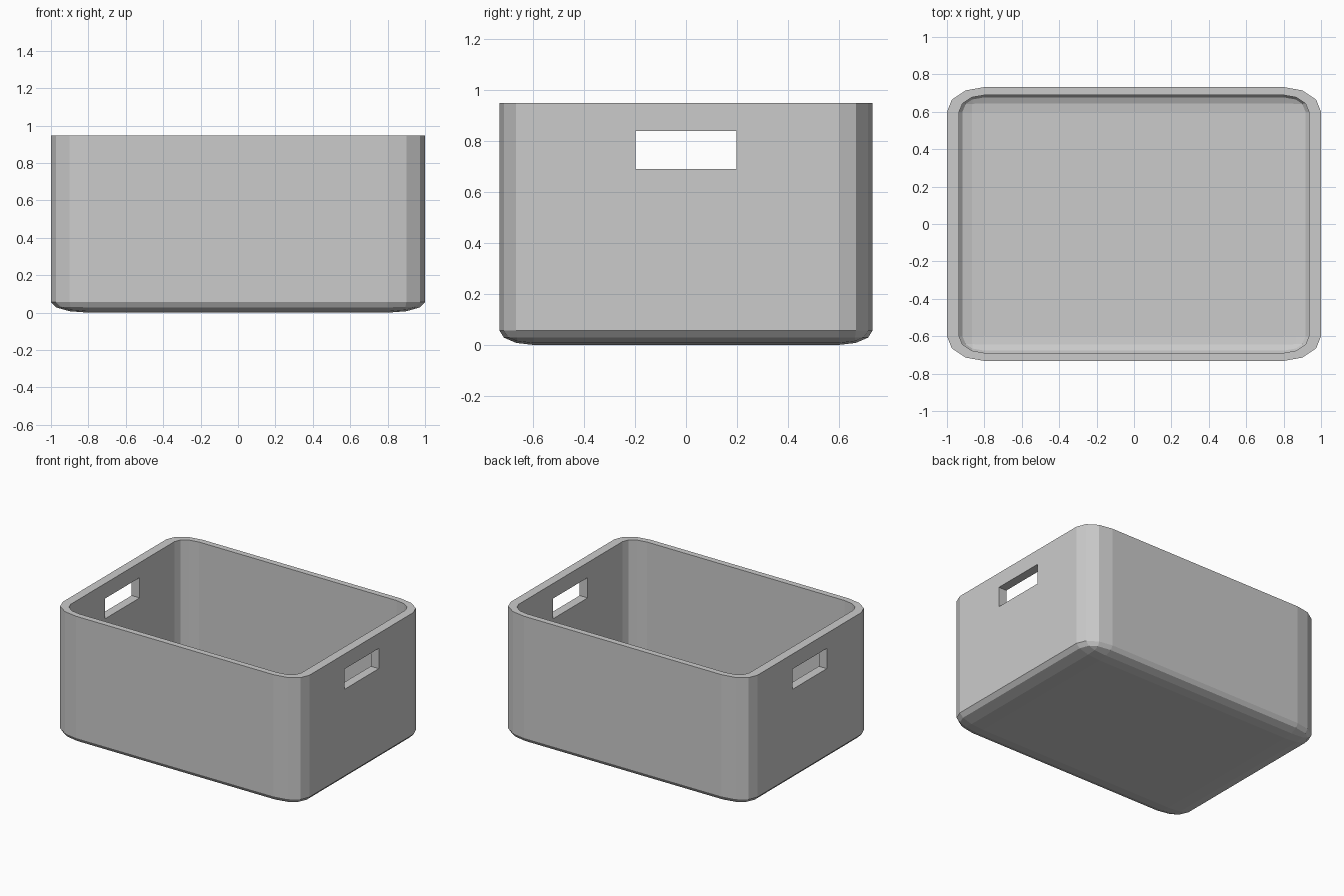
import bpy, bmesh
from mathutils import Vector

if "Cube" in bpy.data.objects:
    bpy.data.objects.remove(bpy.data.objects["Cube"])

CORE_X, CORE_Y, HEIGHT = 0.8, 0.6, 0.948    # straight part of the walls
ROUND = Vector((0.2, 0.132, 0.057))         # stretched corner radii
INNER = 0.675                               # inner radius relative to outer
HOLE_Y, HOLE_LOW, HOLE_HIGH = 0.199, 0.69, 0.838


def shrink(value, core):
    """Pull a coordinate outside the core towards it."""
    if abs(value) <= core:
        return value
    return (core + (abs(value) - core) * INNER) * (1 if value > 0 else -1)


def end_faces(bm):
    bm.normal_update()
    return [f for f in bm.faces if abs(f.normal.x) > 0.999]


# Outer shell: box in radius units, rounded on sides and bottom, then stretched
bm = bmesh.new()
hx, hy, top = CORE_X / ROUND.x + 1, CORE_Y / ROUND.y + 1, HEIGHT / ROUND.z
bmesh.ops.create_cube(bm, size=2)
for v in bm.verts:
    v.co = Vector((hx * v.co.x, hy * v.co.y, top if v.co.z > 0 else 0))
bm.normal_update()
edges = [e for e in bm.edges if not all(v.co.z > top - 0.01 for v in e.verts)]
bmesh.ops.bevel(bm, geom=edges, offset=1, offset_type='OFFSET',
                segments=3, profile=0.5, affect='EDGES')
lid = [f for f in bm.faces if all(v.co.z > top - 0.01 for v in f.verts)]
bmesh.ops.delete(bm, geom=lid, context='FACES')
for v in bm.verts:
    v.co = Vector((v.co.x * ROUND.x, v.co.y * ROUND.y, v.co.z * ROUND.z))

# Handle holes: slice both end walls and remove the window faces
for co, no in (((0, -HOLE_Y, 0), (0, 1, 0)), ((0, HOLE_Y, 0), (0, 1, 0)),
               ((0, 0, HOLE_LOW), (0, 0, 1)), ((0, 0, HOLE_HIGH), (0, 0, 1))):
    faces = end_faces(bm)
    parts = {g for f in faces for g in (*f.edges, *f.verts)}
    bmesh.ops.bisect_plane(bm, geom=faces + list(parts),
                           dist=1e-5, plane_co=co, plane_no=no)
windows = []
for f in end_faces(bm):
    c = f.calc_center_median()
    if abs(c.y) < HOLE_Y - 0.01 and HOLE_LOW < c.z < HOLE_HIGH:
        windows.append(f)
bmesh.ops.delete(bm, geom=windows, context='FACES')

# Inner shell: a shrunken copy, joined along the rim and the handle holes
outer = list(bm.verts)
shell = list(bm.faces)
border = [e for e in bm.edges if e.is_boundary]
inner = {}
for v in outer:
    z = v.co.z if v.co.z > ROUND.z else ROUND.z - (ROUND.z - v.co.z) * INNER
    inner[v] = bm.verts.new((shrink(v.co.x, CORE_X), shrink(v.co.y, CORE_Y), z))
for f in shell:
    bm.faces.new([inner[v] for v in reversed(f.verts)])
for e in border:
    a, b = e.verts
    bm.faces.new((a, b, inner[b], inner[a]))

bmesh.ops.recalc_face_normals(bm, faces=list(bm.faces))
mesh = bpy.data.meshes.new("storage_bin")
bm.to_mesh(mesh)
bm.free()
mesh.update()
storage_bin = bpy.data.objects.new("storage_bin", mesh)
bpy.context.scene.collection.objects.link(storage_bin)
